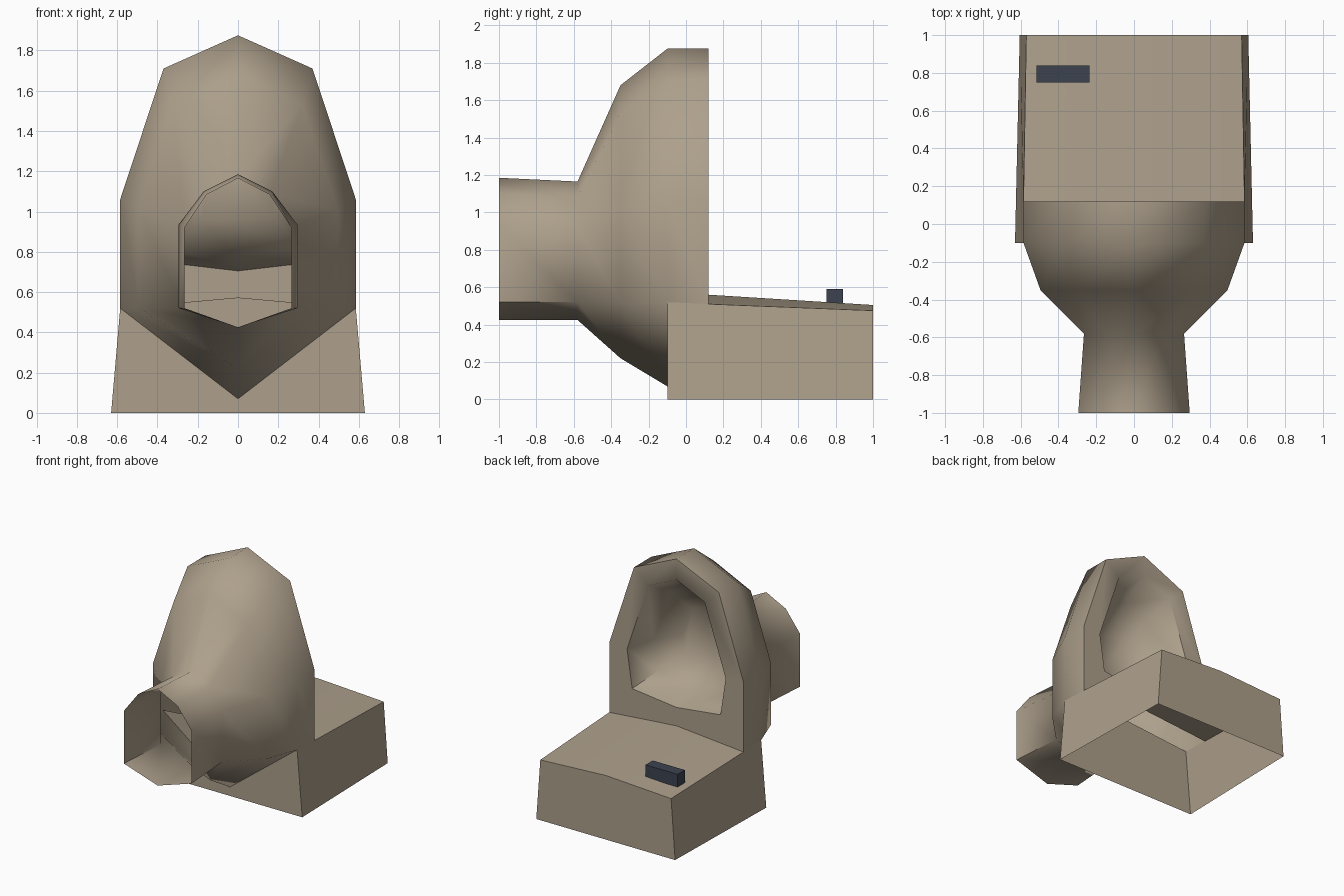
import bpy, bmesh, math

if "Cube" in bpy.data.objects:
    bpy.data.objects.remove(bpy.data.objects["Cube"])


def material(name, rgb):
    m = bpy.data.materials.new(name)
    m.diffuse_color = (*rgb, 1)
    m.use_nodes = True
    m.node_tree.nodes["Principled BSDF"].inputs["Base Color"].default_value = m.diffuse_color
    return m


TAN = material("tan", (0.42, 0.35, 0.26))
NAVY = material("dark slate", (0.045, 0.055, 0.08))


def finish(bm, name, mat, angle=70):
    bmesh.ops.recalc_face_normals(bm, faces=bm.faces)
    me = bpy.data.meshes.new(name)
    bm.to_mesh(me)
    bm.free()
    ob = bpy.data.objects.new(name, me)
    bpy.context.collection.objects.link(ob)
    me.materials.append(mat)
    bpy.ops.object.select_all(action='DESELECT')
    ob.select_set(True)
    bpy.context.view_layer.objects.active = ob
    bpy.ops.object.shade_smooth_by_angle(angle=math.radians(angle))
    return ob


def ring(bm, y, top, shoulder, side, lower, bottom):
    """Eight-sided mirrored section: ridge, three pairs, keel."""
    pairs = [shoulder, side, lower]
    pts = [(0, top)] + pairs + [(0, bottom)] + [(-x, z) for x, z in reversed(pairs)]
    return [bm.verts.new((x, y, z)) for x, z in pts]


def bridge(bm, a, b, skip=()):
    for i in range(8):
        if i not in skip:
            j = (i + 1) % 8
            bm.faces.new((a[i], a[j], b[j], b[i]))


# hood: open front tube, flared bell, flat rear rim and closed rear bowl
bm = bmesh.new()
rings = [
    ring(bm, -1.00, 1.185, (.17, 1.10), (.295, .935), (.295, .52), .425),
    ring(bm, -0.58, 1.165, (.155, 1.085), (.265, .92), (.265, .52), .425),
    ring(bm, -0.35, 1.68, (.32, 1.53), (.495, 1.01), (.495, .52), .22),
    ring(bm, -0.10, 1.875, (.37, 1.71), (.585, 1.06), (.585, .52), .07),
    ring(bm, 0.12, 1.875, (.37, 1.71), (.585, 1.06), (.585, .51), .56),
    ring(bm, 0.12, 1.71, (.245, 1.60), (.43, 1.05), (.385, .75), .705),
    ring(bm, -0.10, 1.57, (.20, 1.48), (.35, 1.06), (.32, .82), .78),
    ring(bm, -0.25, 1.36, (.12, 1.31), (.20, 1.09), (.18, .96), .93),
]
for k in range(len(rings) - 1):
    # the keel stops where the hood meets the base
    bridge(bm, rings[k], rings[k + 1], skip=(3, 4) if k == 3 else ())
bm.faces.new(rings[-1])
finish(bm, "hood", TAN)

# base: tapered block, open underneath, with a slightly ridged top
bm = bmesh.new()


def pair(x, y, z):
    return [bm.verts.new((s * x, y, z)) for s in (1, -1)]


front_low, back_low = pair(.63, -.10, 0), pair(.605, 1, 0)
back_top, mid_top, front_top = pair(.57, 1, .475), pair(.585, .12, .51), pair(.585, -.10, .52)
front_peak, mid_peak, back_peak = (bm.verts.new((0, y, z))
                                   for y, z in ((-.10, .573), (.12, .56), (1, .505)))
for s in (0, 1):
    bm.faces.new((front_low[s], back_low[s], back_top[s], mid_top[s], front_top[s]))
    bm.faces.new((mid_top[s], back_top[s], back_peak, mid_peak))
for low, top, peak in ((front_low, front_top, front_peak), (back_low, back_top, back_peak)):
    bm.faces.new((low[0], top[0], peak, top[1], low[1]))
finish(bm, "base", TAN, 50)

# small dark block on the rear of the base
bm = bmesh.new()
bmesh.ops.create_cube(bm, size=1)
for v in bm.verts:
    v.co.x = v.co.x * .28 - .375
    v.co.y = v.co.y * .09 + .795
    v.co.z = v.co.z * .10 + .54
finish(bm, "block", NAVY, 30)
